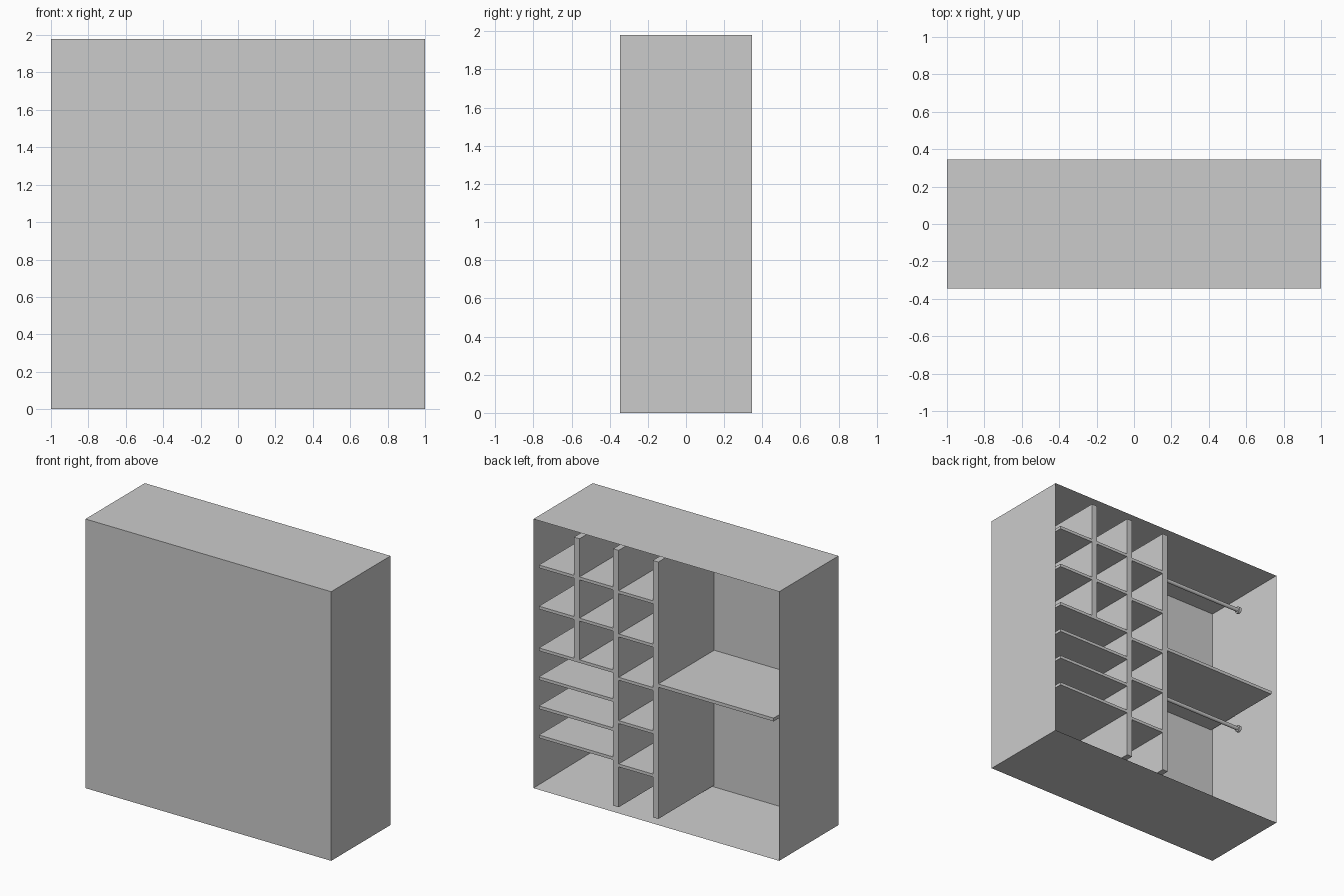
import bpy, bmesh, math
from mathutils import Vector

if "Cube" in bpy.data.objects:
    bpy.data.objects.remove(bpy.data.objects["Cube"])

W, D, H = 2.0, 0.69, 1.98      # outer size
T = 0.045                      # carcass and divider thickness
S = 0.022                      # shelf thickness
BACK = -D / 2 + 0.04           # inner face of the closed panel
OPEN = D / 2                   # open side (+y)
LOW, TOP = T, H - T            # inner floor and ceiling

grey = bpy.data.materials.new("light grey")
grey.diffuse_color = (0.6, 0.6, 0.6, 1)
grey.use_nodes = True
grey.node_tree.nodes["Principled BSDF"].inputs["Base Color"].default_value = grey.diffuse_color


def finish(bm, name):
    me = bpy.data.meshes.new(name)
    bm.to_mesh(me)
    bm.free()
    me.materials.append(grey)
    ob = bpy.data.objects.new(name, me)
    bpy.context.collection.objects.link(ob)
    return ob


def box_bm(x0, x1, y0, y1, z0, z1):
    bm = bmesh.new()
    bmesh.ops.create_cube(bm, size=1)
    for v in bm.verts:
        v.co = Vector((x1 if v.co.x > 0 else x0,
                       y1 if v.co.y > 0 else y0,
                       z1 if v.co.z > 0 else z0))
    return bm


def board(name, x0, x1, z0, z1):
    return finish(box_bm(x0, x1, BACK, OPEN, z0, z1), name)


def cylinder(name, x0, x1, z, r):
    bpy.ops.mesh.primitive_cylinder_add(
        vertices=24, radius=r, depth=x1 - x0,
        location=((x0 + x1) / 2, 0, z), rotation=(0, math.pi / 2, 0))
    ob = bpy.context.object
    ob.name = name
    ob.data.materials.append(grey)
    bpy.ops.object.shade_smooth_by_angle()


# carcass: a box hollowed from its +y face
bm = box_bm(-W / 2, W / 2, -D / 2, D / 2, 0, H)
bm.normal_update()
face = max(bm.faces, key=lambda f: f.normal.y)
bmesh.ops.inset_region(bm, faces=[face], thickness=T)
for v in face.verts:
    v.co.y = BACK
finish(bm, "carcass")

# full-height dividers
A0, A1 = 0.306, 0.351          # between wide and narrow shelf columns
B0, B1 = -0.016, 0.029         # between narrow column and hanging space
board("divider_outer", A0, A1, LOW, TOP)
board("divider_inner", B0, B1, LOW, TOP)

# wide column: three tall rows over plain shelves
wide_tops = [1.654, 1.351, 1.044, 0.831, 0.617, 0.403]
for i, z in enumerate(wide_tops):
    board(f"wide_shelf_{i + 1}", A1, W / 2 - T, z - S, z)

# short dividers splitting the three tall rows
ceilings = [TOP, wide_tops[0] - S, wide_tops[1] - S]
for i, z in enumerate(ceilings):
    board(f"cubby_divider_{i + 1}", 0.625, 0.67, wide_tops[i], z)

# narrow column: five evenly spaced shelves
pitch = (TOP - LOW + S) / 6
for i in range(1, 6):
    z = LOW + pitch * i
    board(f"narrow_shelf_{i}", B1, A0, z - S, z)

# hanging space: middle shelf and two rods with end sockets
X0, X1 = -W / 2 + T, B0
board("hanging_shelf", X0, X1, 1.014, 1.038)
for label, z in (("upper", 1.835), ("lower", 0.885)):
    cylinder(f"{label}_rod", X0, X1, z, 0.014)
    cylinder(f"{label}_rod_socket_left", X0, X0 + 0.02, z, 0.025)
    cylinder(f"{label}_rod_socket_right", X1 - 0.02, X1, z, 0.025)
